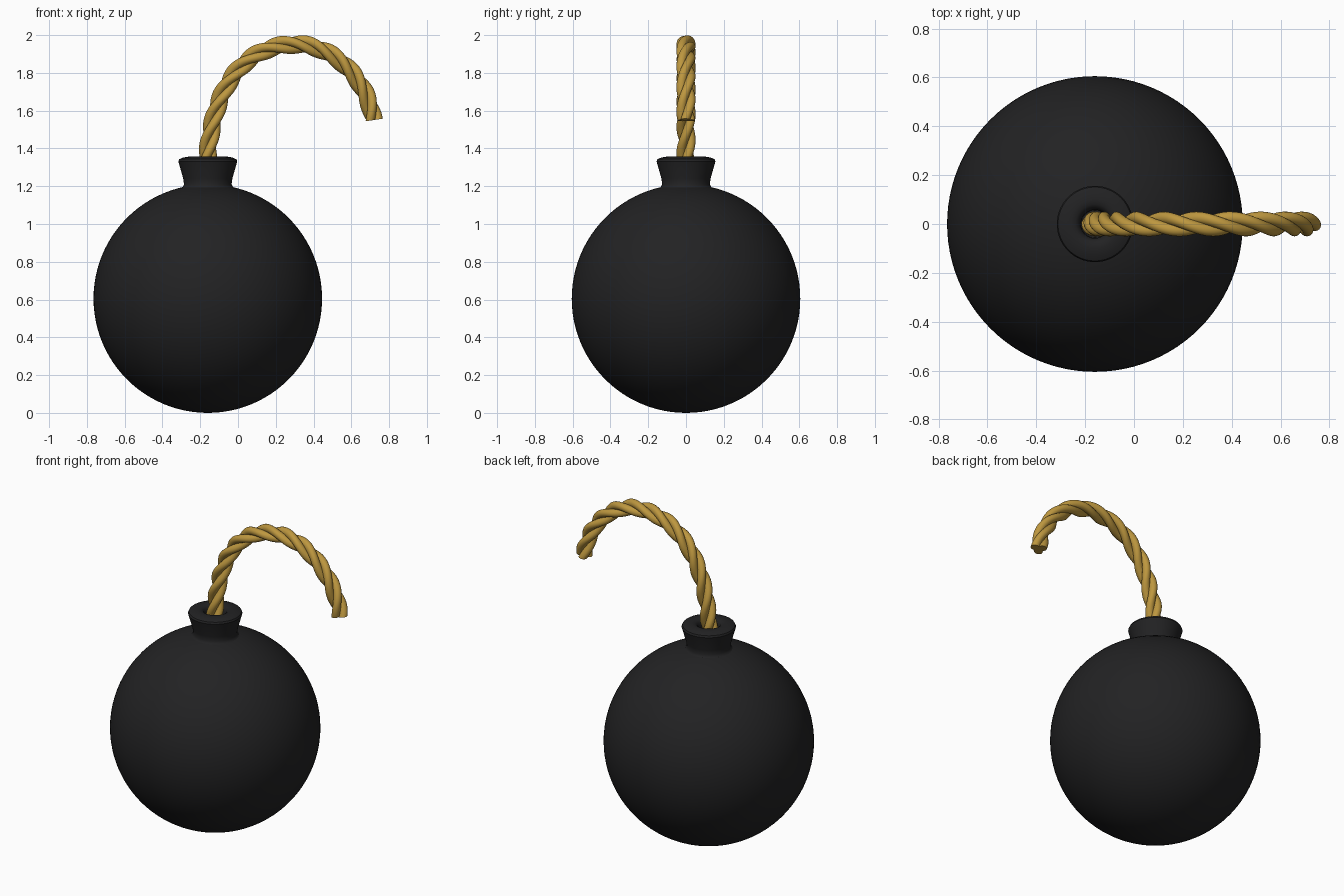
import bpy, bmesh, math
from mathutils import Vector
from mathutils.geometry import interpolate_bezier

if "Cube" in bpy.data.objects:
    bpy.data.objects.remove(bpy.data.objects["Cube"])

CX, R = -0.16, 0.605


def material(name, rgb):
    m = bpy.data.materials.new(name)
    m.diffuse_color = (*rgb, 1)
    m.use_nodes = True
    m.node_tree.nodes["Principled BSDF"].inputs["Base Color"].default_value = m.diffuse_color
    return m


black = material("matte black", (0.016, 0.016, 0.017))
gold = material("rope gold", (0.51, 0.31, 0.05))


def finish(name, bm, mat, angle):
    bmesh.ops.recalc_face_normals(bm, faces=bm.faces)
    me = bpy.data.meshes.new(name)
    bm.to_mesh(me)
    bm.free()
    me.materials.append(mat)
    ob = bpy.data.objects.new(name, me)
    bpy.context.collection.objects.link(ob)
    bpy.ops.object.select_all(action='DESELECT')
    ob.select_set(True)
    bpy.context.view_layer.objects.active = ob
    bpy.ops.object.shade_smooth_by_angle(angle=math.radians(angle))
    return ob


def bridge(bm, rings):
    for a, b in zip(rings, rings[1:]):
        n = len(a)
        for i in range(n):
            bm.faces.new((a[i], a[(i + 1) % n], b[(i + 1) % n], b[i]))


# Round body
bm = bmesh.new()
bmesh.ops.create_uvsphere(bm, u_segments=96, v_segments=48, radius=R)
bmesh.ops.translate(bm, verts=bm.verts, vec=(CX, 0, R))
finish("round_body", bm, black, 40)

# Flared neck with a socket for the fuse
profile = [(0.15, 1.185), (0.133, 1.196), (0.126, 1.21), (0.13, 1.24), (0.152, 1.318),
           (0.156, 1.332), (0.151, 1.343), (0.13, 1.352), (0.1, 1.357), (0.08, 1.355),
           (0.066, 1.345), (0.058, 1.325), (0.056, 1.25)]
bm = bmesh.new()
rings = [[bm.verts.new((CX + r * math.cos(t), r * math.sin(t), z))
          for t in (2 * math.pi * i / 64 for i in range(64))] for r, z in profile]
bridge(bm, rings)
bm.faces.new(rings[-1])
bm.faces.new(rings[0])
finish("neck", bm, black, 40)

# Fuse centre line: two curved spans meeting at the top of the arch
def p(x, z):
    return Vector((x, 0, z))


path = interpolate_bezier(p(-0.165, 1.27), p(-0.155, 1.71), p(0.02, 1.94), p(0.29, 1.951), 110)
path += interpolate_bezier(p(0.29, 1.951), p(0.50, 1.96), p(0.685, 1.77), p(0.716, 1.55), 80)[1:]
lengths = [0.0]
for a, b in zip(path, path[1:]):
    lengths.append(lengths[-1] + (b - a).length)

# Three twisted strands
STRANDS, OFFSET, THICK, PITCH, SIDES = 3, 0.025, 0.0255, 0.42, 16
side = Vector((0, 1, 0))
for k in range(STRANDS):
    bm = bmesh.new()
    rings = []
    for i, c in enumerate(path):
        tangent = (path[min(i + 1, len(path) - 1)] - path[max(i - 1, 0)]).normalized()
        up = tangent.cross(side).normalized()
        turn = 2 * math.pi * (k / STRANDS - lengths[i] / PITCH)
        mid = c + OFFSET * (up * math.cos(turn) + side * math.sin(turn))
        rings.append([bm.verts.new(mid + THICK * (up * math.cos(t) + side * math.sin(t)))
                      for t in (2 * math.pi * j / SIDES for j in range(SIDES))])
    bridge(bm, rings)
    bm.faces.new(rings[0])
    bm.faces.new(rings[-1])
    finish("fuse_strand_%d" % (k + 1), bm, gold, 40)
